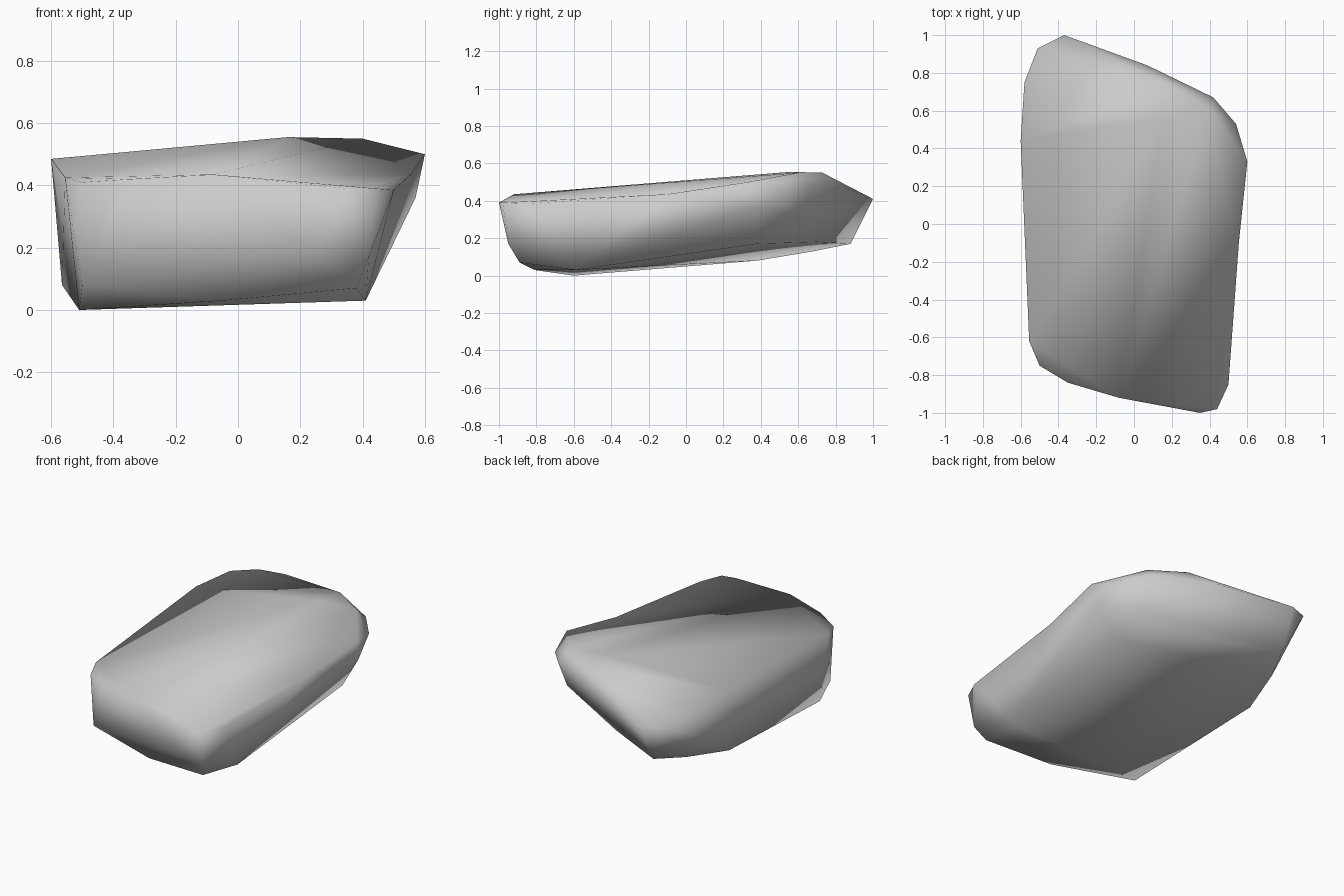
import bpy
import bmesh
from mathutils import Vector

# Remove the default cube only
default_cube = bpy.data.objects.get("Cube")
if default_cube:
    bpy.data.objects.remove(default_cube, do_unlink=True)


def make_material(name, colour):
    material = bpy.data.materials.new(name)
    material.use_nodes = True
    material.diffuse_color = colour
    shader = material.node_tree.nodes["Principled BSDF"]
    shader.inputs["Base Color"].default_value = colour
    shader.inputs["Roughness"].default_value = 0.9
    return material


# Upper rim of the slab, running round from the back tip
upper_rim = [
    (-.37, 1, .41), (-.51, .93, .43), (-.58, .75, .47), (-.6, .44, .485),
    (-.555, -.62, .425), (-.5, -.75, .41), (-.35, -.84, .42),
    (-.08, -.92, .435), (.35, -1, .39), (.44, -.98, .39), (.5, -.85, .385),
    (.575, -.1, .47), (.6, .33, .5), (.54, .53, .46), (.42, .67, .48),
    (.07, .84, .47), (-.04, .86, .45),
]

# Raised shoulder on the top face
top_shoulder = [(.16, .56, .555), (.4, .6, .55), (.2, .73, .55)]

# Bulge of the sides between rim and base
side_bulge = [(.57, .38, .36), (.42, .58, .3), (.42, -.95, .17), (.25, -.95, .19)]

# Tapering, tilted base
lower_rim = [
    (-.39, .88, .17), (-.48, .68, .13), (-.565, .38, .08), (-.51, -.6, 0),
    (-.5, -.72, .08), (-.05, -.81, .03), (.38, -.89, .07), (.41, -.59, .03),
    (.46, .38, .17), (.19, .59, .19), (0, .7, .18),
]


def build_rock(name, point_groups, material):
    """Wrap a tight faceted skin round all the points."""
    bm = bmesh.new()
    for group in point_groups:
        for point in group:
            bm.verts.new(point)
    hull = bmesh.ops.convex_hull(bm, input=bm.verts[:])
    unused = {v for v in hull["geom_interior"] + hull["geom_unused"]
              if isinstance(v, bmesh.types.BMVert)}
    bmesh.ops.delete(bm, geom=list(unused), context="VERTS")

    # Press in the shallow dip along the rim on the left flank
    rim_middle = Vector(upper_rim[11])
    dip = min(bm.verts, key=lambda v: (v.co - rim_middle).length)
    if (dip.co - rim_middle).length < .01:
        dip.co += Vector((-.02, 0, -.035))

    bmesh.ops.recalc_face_normals(bm, faces=bm.faces[:])
    for face in bm.faces:
        face.smooth = True
    mesh = bpy.data.meshes.new(name)
    bm.to_mesh(mesh)
    bm.free()
    mesh.materials.append(material)
    rock = bpy.data.objects.new(name, mesh)
    bpy.context.scene.collection.objects.link(rock)
    return rock


stone_grey = make_material("stone_grey", (.6, .6, .6, 1))
build_rock("rock_slab", [upper_rim, top_shoulder, side_bulge, lower_rim], stone_grey)
